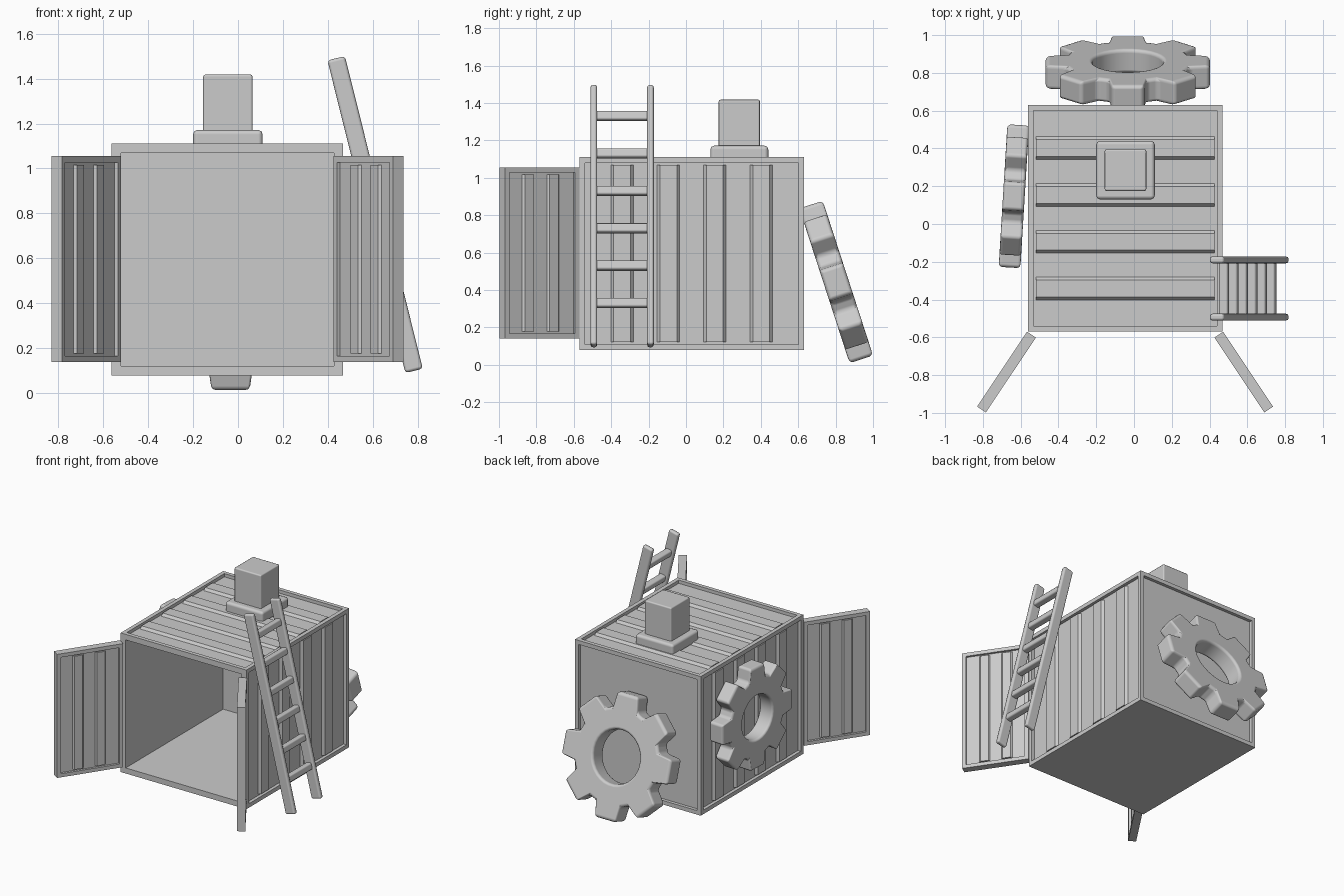
import bpy, bmesh
from math import radians, sin, cos, tau
from mathutils import Vector, Matrix

if "Cube" in bpy.data.objects:
    bpy.data.objects.remove(bpy.data.objects["Cube"])

X, Y, Z = Vector((1, 0, 0)), Vector((0, 1, 0)), Vector((0, 0, 1))
CX = -0.047          # centre plane of the container and doors


def finish(name, bm, bevel=0, segments=2, loc=(0, 0, 0), rot=(0, 0, 0)):
    bmesh.ops.recalc_face_normals(bm, faces=bm.faces)
    mesh = bpy.data.meshes.new(name)
    bm.to_mesh(mesh)
    bm.free()
    ob = bpy.data.objects.new(name, mesh)
    bpy.context.collection.objects.link(ob)
    ob.location = loc
    ob.rotation_euler = [radians(a) for a in rot]
    if bevel:
        bpy.ops.object.select_all(action='DESELECT')
        ob.select_set(True)
        bpy.context.view_layer.objects.active = ob
        bpy.ops.object.shade_smooth_by_angle(angle=radians(30))
        m = ob.modifiers.new("Bevel", 'BEVEL')
        m.width, m.segments, m.limit_method = bevel, segments, 'ANGLE'
        m.harden_normals = True
    return ob


def cube(size):
    bm = bmesh.new()
    bmesh.ops.create_cube(bm, size=1, matrix=Matrix.Diagonal((*size, 1)))
    bm.normal_update()
    return bm


def box(name, size, loc, rot=(0, 0, 0), bevel=0.012):
    return finish(name, cube(size), bevel, 2, loc, rot)


def recess(bm, normal, border, depth):
    """Sink the face pointing along normal, leaving a rim."""
    bm.normal_update()
    face = max(bm.faces, key=lambda f: f.normal.dot(normal) * 10 + f.calc_center_median().dot(normal))
    bmesh.ops.inset_individual(bm, faces=[face], thickness=border, depth=0)
    new = bmesh.ops.extrude_discrete_faces(bm, faces=[face])['faces'][0]
    bmesh.ops.translate(bm, verts=new.verts, vec=-normal * depth)


def ribs(bm, centre, u, v, n, width, length, count, height):
    """Trapezoid ribs along v, spread over width along u, rising along n."""
    pitch = width / (2 * count + 1)
    for i in range(count):
        o = centre + u * (2 * i - count + 1) * pitch
        a, b = pitch * 0.5, pitch * 0.36
        prof = [(-a, -0.002), (a, -0.002), (b, height), (-b, height)]
        ends = [[bm.verts.new(o + u * p + n * q + v * s * length / 2) for p, q in prof]
                for s in (-1, 1)]
        for e in ends:
            bm.faces.new(e)
        for k in range(4):
            j = (k + 1) % 4
            bm.faces.new((ends[0][k], ends[0][j], ends[1][j], ends[1][k]))


def gear(name, r, thick, loc, rot):
    bm = bmesh.new()
    shape = [(-17, 0.77), (-11, 1), (11, 1), (17, 0.77)]
    rings = {k: [] for k in ("ot", "ob", "it", "ib")}
    for t in range(8):
        for k, (a, s) in enumerate(shape):
            ao = radians(45 * t + a)
            ai = radians(45 * t - 16.875 + 11.25 * k)
            for tag, ang, rad in (("o", ao, r * s), ("i", ai, r * 0.42)):
                for side, z in (("t", thick / 2), ("b", -thick / 2)):
                    rings[tag + side].append(bm.verts.new((rad * cos(ang), rad * sin(ang), z)))
    for p, q in (("ot", "it"), ("it", "ib"), ("ib", "ob"), ("ob", "ot")):
        for i in range(32):
            j = (i + 1) % 32
            bm.faces.new((rings[p][i], rings[p][j], rings[q][j], rings[q][i]))
    return finish(name, bm, r * 0.045, 3, loc, rot)


# Container: hollow, open at the front, framed recessed panels
W, D, H = 1.03, 1.2, 1.03
mid = Vector((CX, 0.03, 0.595))
bm = cube((W, D, H))
recess(bm, -Y, 0.058, 1.14)
for n in (X, -X, Z, Y):
    recess(bm, n, 0.042, 0.024)
finish("container", bm, loc=mid)

# Corrugated cladding on sides and roof
bm = bmesh.new()
for s in (-1, 1):
    ribs(bm, X * s * (W / 2 - 0.024), Y, Z, X * s, D - 0.084, H - 0.084, 4, 0.018)
ribs(bm, Z * (H / 2 - 0.024), Y, X, Z, D - 0.084, W - 0.084, 4, 0.018)
finish("container_ribs", bm, loc=mid)

# Two open doors with ribbed panels on both faces
for s, name in ((1, "right_door"), (-1, "left_door")):
    bm = cube((0.476, 0.056, 0.915))
    for n in (Y, -Y):
        recess(bm, n, 0.038, 0.017)
    for n in (Y, -Y):
        ribs(bm, n * 0.011, X, Z, n, 0.40, 0.839, 2, 0.012)
    finish(name, bm, loc=(CX + s * 0.628, -0.784, 0.597), rot=(0, 0, -s * 56.3))

# Chimney
box("chimney_base", (0.31, 0.31, 0.085), (-0.045, 0.285, 1.129), bevel=0.02)
box("chimney_stack", (0.22, 0.22, 0.27), (-0.045, 0.285, 1.283), bevel=0.01)

# Leaning ladder
for y, name in ((-0.493, "ladder_rail_front"), (-0.19, "ladder_rail_back")):
    box(name, (0.08, 0.036, 1.433), (0.61, y, 0.795), (0, -14, 0), 0.014)
for i in range(6):
    z = 0.33 + 0.2 * i
    box(f"ladder_rung_{i + 1}", (0.05, 0.29, 0.05),
        (0.61 - (z - 0.795) * 0.249, -0.342, z), (0, -14, 0), 0.012)

# Gears: one leaning on the back, one on the left side
gear("back_gear", 0.443, 0.132, (-0.033, 0.803, 0.443), (108, 0, 0))
gear("side_gear", 0.385, 0.115, (-0.636, 0.147, 0.66), (90, 0, 86.5))
